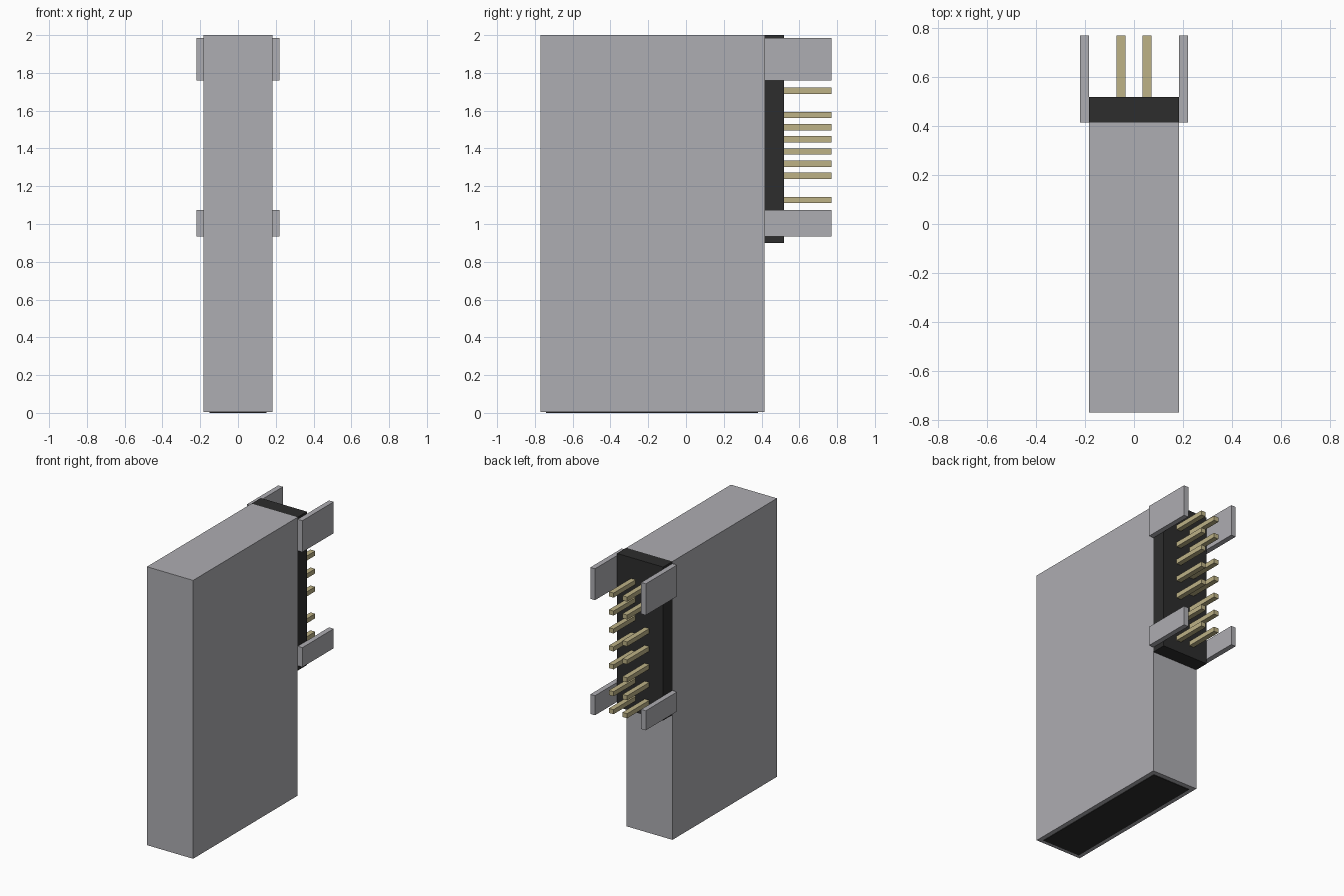
import bpy
import bmesh
from mathutils import Vector

cube = bpy.data.objects.get("Cube")
if cube:
    bpy.data.objects.remove(cube, do_unlink=True)


def material(name, r, g, b):
    m = bpy.data.materials.new(name)
    m.use_nodes = True
    m.diffuse_color = (r, g, b, 1)
    m.node_tree.nodes["Principled BSDF"].inputs["Base Color"].default_value = (r, g, b, 1)
    return m


GREY = material("light grey", 0.423, 0.418, 0.445)
BLACK = material("black plastic", 0.026, 0.026, 0.026)
GOLD = material("pale gold", 0.51, 0.445, 0.24)


def add_box(name, xs, ys, zs, mat):
    """Box spanning the given (low, high) ranges."""
    size = Vector((xs[1] - xs[0], ys[1] - ys[0], zs[1] - zs[0]))
    centre = Vector((sum(xs) / 2, sum(ys) / 2, sum(zs) / 2))
    bm = bmesh.new()
    bmesh.ops.create_cube(bm, size=1)
    bmesh.ops.scale(bm, vec=size, verts=bm.verts)
    mesh = bpy.data.meshes.new(name)
    bm.to_mesh(mesh)
    bm.free()
    mesh.materials.append(mat)
    obj = bpy.data.objects.new(name, mesh)
    obj.location = centre
    bpy.context.collection.objects.link(obj)
    return obj


HALF = 0.183        # half width of the housing
BACK = 0.415        # back face of the housing
TIP = 0.77          # end of pins and tabs

# Housing, with a dark panel on its underside
add_box("housing", (-HALF, HALF), (-TIP, BACK), (0.004, 2.0), GREY)
add_box("bottom_panel", (-0.15, 0.15), (-0.74, 0.38), (0.0, 0.008), BLACK)

# Connector block on the upper back
add_box("connector_block", (-HALF, HALF), (BACK, 0.52), (0.9, 2.0), BLACK)

# Side tabs, one upper and one lower on each side
for side, sx in (("left", 1), ("right", -1)):
    xs = sorted((sx * HALF, sx * 0.22))
    add_box(f"upper_tab_{side}", xs, (BACK, TIP), (1.76, 1.985), GREY)
    add_box(f"lower_tab_{side}", xs, (BACK, TIP), (0.935, 1.075), GREY)

# Two columns of pins; the second is the first turned half round
STEPS = (6.5, 4.5, 2.5, 0.5, -1.5, -4.5, -6.5)
for side, s in (("left", 1), ("right", -1)):
    for i, k in enumerate(STEPS):
        x = s * 0.054
        z = 1.416 + s * k * 0.0643
        add_box(f"pin_{side}_{i + 1}", (x - 0.0185, x + 0.0185),
                (0.515, TIP), (z - 0.0165, z + 0.0165), GOLD)
